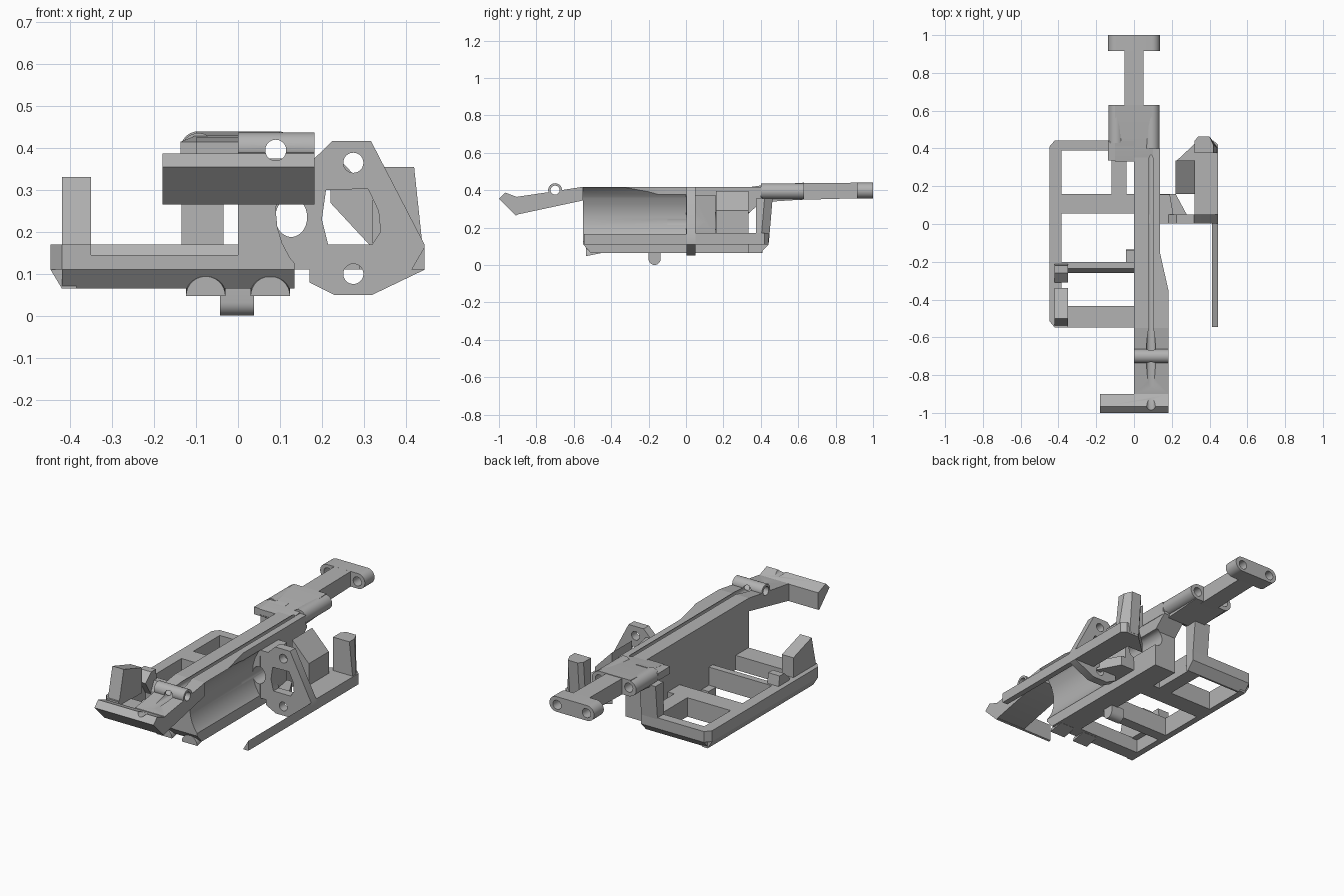
import bpy, bmesh, math

cube = bpy.data.objects.get("Cube")
if cube:
    bpy.data.objects.remove(cube, do_unlink=True)

grey = bpy.data.materials.new("plain_grey")
grey.use_nodes = True
grey.diffuse_color = (0.45, 0.45, 0.45, 1)
grey.node_tree.nodes["Principled BSDF"].inputs["Base Color"].default_value = (0.45, 0.45, 0.45, 1)


def prism(name, axis, pts, a, b):
    """Extrude a 2D outline along an axis: x takes (y,z), y takes (x,z), z takes (x,y)."""
    def put(p, t):
        u, v = p
        return {"x": (t, u, v), "y": (u, t, v), "z": (u, v, t)}[axis]
    n = len(pts)
    verts = [put(p, a) for p in pts] + [put(p, b) for p in pts]
    faces = [list(range(n)), list(range(n, 2 * n))]
    faces += [[i, (i + 1) % n, (i + 1) % n + n, i + n] for i in range(n)]
    mesh = bpy.data.meshes.new(name)
    mesh.from_pydata(verts, [], faces)
    bm = bmesh.new()
    bm.from_mesh(mesh)
    bmesh.ops.recalc_face_normals(bm, faces=bm.faces)
    bm.to_mesh(mesh)
    bm.free()
    mesh.materials.append(grey)
    ob = bpy.data.objects.new(name, mesh)
    bpy.context.collection.objects.link(ob)
    return ob


def box(name, x, y, z):
    return prism(name, "z", [(x[0], y[0]), (x[1], y[0]), (x[1], y[1]), (x[0], y[1])], *z)


def arc(cx, cy, r, start=0, end=360, n=32, ry=None):
    full = end - start == 360
    steps = n if full else n - 1
    out = []
    for i in range(n):
        t = math.radians(start + (end - start) * i / steps)
        out.append((cx + r * math.cos(t), cy + (ry or r) * math.sin(t)))
    return out


def rod(name, axis, centre, r, a, b):
    return prism(name, axis, arc(*centre, r), a, b)


def smooth(ob):
    bpy.ops.object.select_all(action="DESELECT")
    ob.select_set(True)
    bpy.context.view_layer.objects.active = ob
    bpy.ops.object.shade_smooth_by_angle(angle=math.radians(30))


def cut(ob, *tools):
    """Subtract the cutters and bake the result."""
    for c in tools:
        m = ob.modifiers.new("cut", "BOOLEAN")
        m.operation, m.solver, m.object = "DIFFERENCE", "EXACT", c
    dg = bpy.context.evaluated_depsgraph_get()
    mesh = bpy.data.meshes.new_from_object(ob.evaluated_get(dg))
    ob.modifiers.clear()
    ob.data = mesh
    smooth(ob)


# Cutters: barrel recess, bores, and bulkhead openings
barrel = rod("barrel_cutter", "y", (0.29, 0.25), 0.2, -0.7, 0)
bore = rod("bore_cutter", "y", (0.09, 0.395), 0.025, -1.2, 1.2)
bore_b = rod("second_bore_cutter", "y", (-0.09, 0.397), 0.025, 0.45, 1.2)
pin_hole = rod("pin_cutter", "x", (-0.7, 0.4), 0.024, -0.1, 0.3)
holes = [rod("plate_hole_cutter", "y", (0.275, z), 0.024, -0.1, 0.2) for z in (0.1, 0.365)]
side = prism("side_hole_cutter", "y", arc(0.127, 0.235, 0.038, ry=0.047), -0.1, 0.5)
opening = prism("opening_cutter", "y", [(0.215, 0.17), (0.2, 0.23), (0.21, 0.3), (0.31, 0.303),
                                        (0.335, 0.25), (0.34, 0.2), (0.32, 0.17)], -0.1, 0.2)
cutters = [barrel, bore, bore_b, pin_hole, side, opening, *holes]

# Main wall with concave side
wall = prism("main_wall", "x", [(-0.55, 0.11), (-0.51, 0.065), (0.335, 0.065), (0.335, 0.275),
                                (0.41, 0.345), (0.41, 0.36), (-0.55, 0.36)], 0, 0.135)
cut(wall, barrel, side)

# Top rail, widening towards the front
rail = prism("top_rail", "z", [(0, -0.55), (0.182, -0.55), (0.182, -0.35), (0.137, -0.15),
                               (0.137, 0.4), (0, 0.4)], 0.345, 0.418)
cut(rail, barrel, bore)

# Front arm, crossbar and hinge knuckle
arm = prism("front_arm", "x", [(-0.92, 0.275), (-0.9, 0.365), (-0.73, 0.39), (-0.55, 0.418),
                               (-0.55, 0.345), (-0.9, 0.27)], 0, 0.182)
cut(arm, bore, pin_hole)
bar = prism("front_crossbar", "x", [(-1, 0.355), (-0.967, 0.387), (-0.9, 0.362),
                                    (-0.9, 0.268), (-0.91, 0.265)], -0.18, 0.182)
cut(bar, bore)
knuckle = rod("hinge_knuckle", "x", (-0.7, 0.4), 0.037, 0, 0.182)
cut(knuckle, pin_hole, bore)

# Rear block with side tubes
block = prism("rear_block", "x", [(0.33, 0.385), (0.33, 0.415), (0.4, 0.425), (0.63, 0.44),
                                  (0.63, 0.35), (0.4, 0.335)], -0.1, 0.1)
cut(block, bore, bore_b)
ramp = prism("block_shoulder", "y", [(-0.137, 0.375), (-0.137, 0.415), (-0.1, 0.43), (0, 0.43),
                                     (0, 0.375)], 0.335, 0.44)
for v in ramp.data.vertices:
    if v.co.y < 0.4 and v.co.z > 0.4:
        v.co.z = 0.415
for name, x, start, hole in (("left_tube", 0.094, 0.4, bore), ("right_tube", -0.094, 0.43, bore_b)):
    tube = rod(name, "y", (x, 0.394), 0.042, start, 0.63)
    cut(tube, hole)

# Rear arm with rounded T end
prism("rear_arm", "x", [(0.6, 0.348), (0.6, 0.437), (0.93, 0.44), (0.93, 0.357)], -0.05, 0.05)
tee = prism("rear_tee", "y", arc(0.095, 0.398, 0.042, -90, 90, 14)
            + arc(-0.095, 0.398, 0.042, 90, 270, 14), 0.915, 1)
cut(tee, bore, bore_b)

# Right base frame
prism("frame_side", "y", [(-0.42, 0.065), (-0.385, 0.065), (-0.385, 0.17), (-0.447, 0.17),
                          (-0.447, 0.11)], -0.515, 0.41)
prism("frame_front", "x", [(-0.548, 0.11), (-0.51, 0.065), (-0.435, 0.065), (-0.435, 0.145),
                           (-0.548, 0.145)], -0.42, 0)
prism("frame_front_corner", "z", [(-0.447, -0.515), (-0.42, -0.548), (-0.35, -0.548),
                                  (-0.35, -0.435), (-0.447, -0.435)], 0.11, 0.17)
prism("frame_rear", "x", [(0.39, 0.065), (0.4, 0.065), (0.442, 0.11), (0.442, 0.17),
                          (0.39, 0.17)], -0.42, -0.035)
prism("frame_rear_corner", "z", [(-0.447, 0.41), (-0.42, 0.442), (-0.385, 0.442),
                                 (-0.385, 0.38), (-0.447, 0.38)], 0.11, 0.17)
box("middle_crossbar", (-0.4, 0.01), (0.055, 0.16), (0.065, 0.17))
prism("front_inner_crossbar", "x", [(-0.26, 0.065), (-0.2, 0.065), (-0.2, 0.17), (-0.235, 0.17),
                                    (-0.26, 0.12)], -0.4, 0.01)
box("inner_rail", (-0.12, -0.04), (0.15, 0.4), (0.065, 0.17))
prism("rear_upright", "x", [(0.385, 0.1), (0.438, 0.12), (0.46, 0.35), (0.39, 0.35)], -0.135, -0.035)

# Posts on the frame corner
prism("corner_post", "x", [(-0.545, 0.14), (-0.5, 0.331), (-0.34, 0.28), (-0.34, 0.14)], -0.42, -0.35)
prism("small_post", "x", [(-0.31, 0.18), (-0.26, 0.225), (-0.22, 0.225), (-0.2, 0.1),
                          (-0.26, 0.1)], -0.42, -0.35)

# Bulkhead plate with holes and opening, and its brace
plate = prism("bulkhead", "y", [(0.06, 0.11), (0.17, 0.11), (0.17, 0.08), (0.23, 0.05), (0.32, 0.05),
                                (0.445, 0.11), (0.445, 0.17), (0.317, 0.417), (0.225, 0.417),
                                (0.182, 0.375), (0.06, 0.375)], 0.003, 0.05)
cut(plate, side, opening, *holes)
brace = prism("bulkhead_brace", "z", [(0.1, 0.04), (0.21, 0.04), (0.19, 0.157), (0.1, 0.157)],
              0.165, 0.375)
cut(brace, side, opening)
prism("bulkhead_foot", "z", [(0.1, 0.03), (0.29, 0.03), (0.22, 0.16), (0.1, 0.16)], 0.11, 0.165)

# Left rail, blade, slanted slab and rear post
prism("left_blade", "y", [(0.413, 0.11), (0.445, 0.11), (0.445, 0.165)], -0.545, 0.01)
prism("left_rail", "z", [(0.32, 0.01), (0.445, 0.01), (0.445, 0.42), (0.42, 0.442), (0.34, 0.442),
                         (0.22, 0.33), (0.32, 0.33)], 0.11, 0.17)
prism("left_slab", "y", [(0.22, 0.27), (0.22, 0.395), (0.322, 0.29), (0.322, 0.16)], 0.16, 0.335)
post = prism("left_rear_post", "z", [(0.32, 0.375), (0.445, 0.375), (0.445, 0.42), (0.4, 0.463),
                                     (0.34, 0.463), (0.32, 0.44)], 0.12, 0.355)
for v in post.data.vertices:
    if v.co.z > 0.3 and v.co.x > 0.41:
        v.co.x = 0.42
    if v.co.z < 0.2 and v.co.y > 0.41:
        v.co.y -= 0.02

# Feet and bottom pin
for name, x in (("left_foot", 0.077), ("right_foot", -0.077)):
    foot = prism(name, "y", arc(x, 0.047, 0.047, 0, 180, 16), -0.535, -0.45)
    for v in foot.data.vertices:
        v.co.z += (v.co.y + 0.535) * 0.2
    smooth(foot)
pin = prism("bottom_pin", "x", [(-0.137, 0.07), (-0.2, 0.07)]
            + arc(-0.168, 0.032, 0.032, 180, 360, 14), -0.043, 0.038)
smooth(pin)

# Remove the cutters
for c in cutters:
    bpy.data.objects.remove(c, do_unlink=True)
